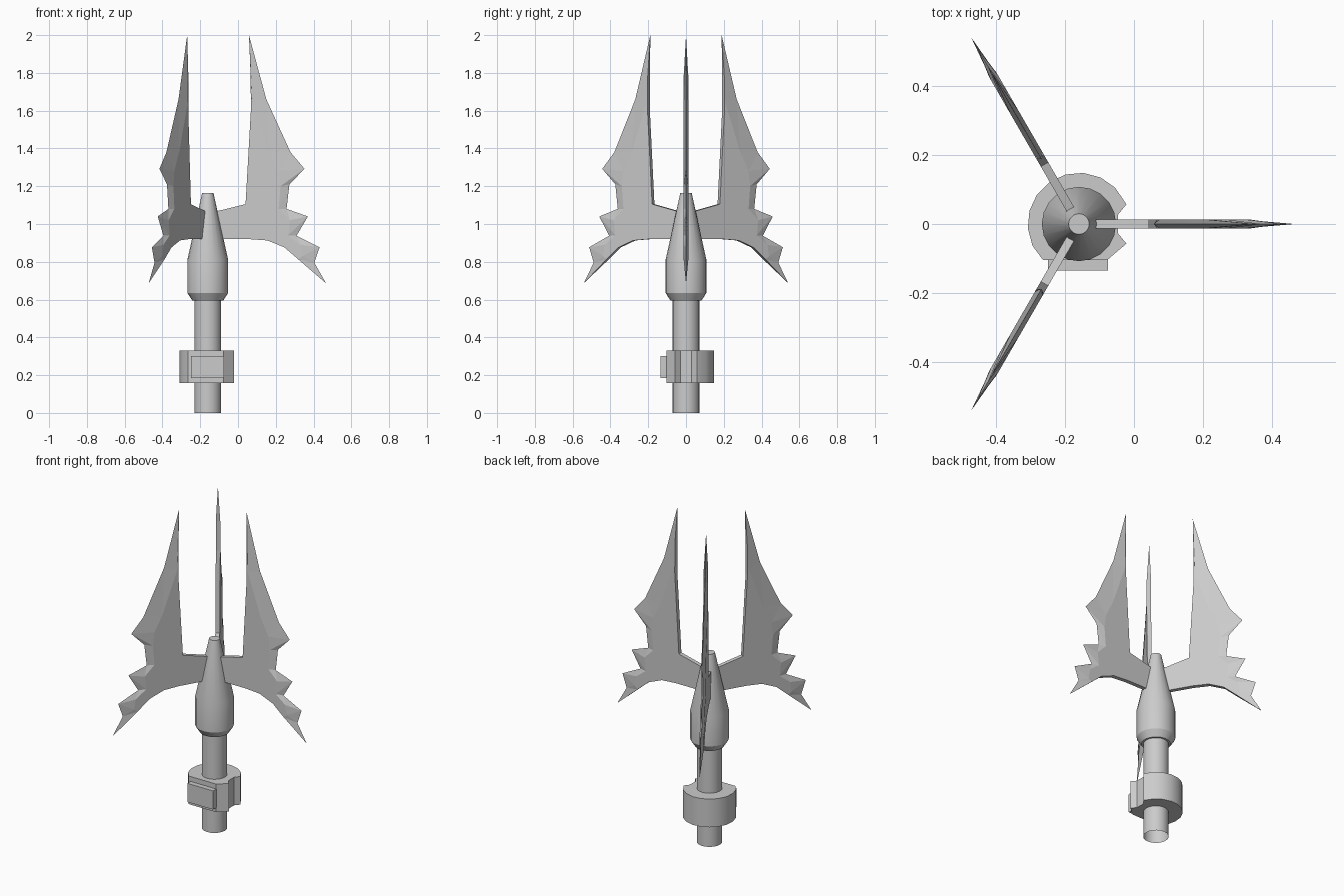
import bpy, bmesh, math

if "Cube" in bpy.data.objects:
    bpy.data.objects.remove(bpy.data.objects["Cube"])

AXIS_X = -0.16


def make_object(name, verts, faces, smooth=False):
    mesh = bpy.data.meshes.new(name)
    bm = bmesh.new()
    vs = [bm.verts.new(v) for v in verts]
    for f in faces:
        bm.faces.new([vs[i] for i in f])
    bmesh.ops.recalc_face_normals(bm, faces=bm.faces[:])
    bm.to_mesh(mesh)
    bm.free()
    ob = bpy.data.objects.new(name, mesh)
    bpy.context.collection.objects.link(ob)
    ob.location.x = AXIS_X
    if smooth:
        bpy.ops.object.select_all(action='DESELECT')
        ob.select_set(True)
        bpy.context.view_layer.objects.active = ob
        bpy.ops.object.shade_smooth_by_angle(angle=math.radians(30))
    return ob


def lathe(name, profile, n=20):
    """Revolve (radius, z) points; the top is capped, the bottom is open."""
    verts = [(r * math.cos(2 * math.pi * i / n), r * math.sin(2 * math.pi * i / n), z)
             for r, z in profile for i in range(n)]
    faces = [(k * n + i, k * n + (i + 1) % n, (k + 1) * n + (i + 1) % n, (k + 1) * n + i)
             for k in range(len(profile) - 1) for i in range(n)]
    faces.append(range((len(profile) - 1) * n, len(profile) * n))
    return make_object(name, verts, faces, True)


def prism(name, outline, z0, z1):
    n = len(outline)
    verts = [(x - AXIS_X, y, z) for z in (z0, z1) for x, y in outline]
    faces = [range(n), range(n, 2 * n)]
    faces += [(i, (i + 1) % n, n + (i + 1) % n, n + i) for i in range(n)]
    return make_object(name, verts, faces, True)


# Hollow shaft with tapered nose
lathe("shaft_and_nose", [(0.071, 0), (0.071, 0.595), (0.082, 0.595), (0.108, 0.635),
                         (0.108, 0.81), (0.03, 1.165)])

# Clamp collar with side groove, flat front and raised front plate
arc = [(AXIS_X + 0.149 * math.cos(math.radians(a)), 0.149 * math.sin(math.radians(a)))
       for a in range(45, 206, 20)]
prism("clamp_collar",
      [(-0.022, -0.057), (-0.046, -0.028), (-0.046, 0.028), (-0.022, 0.057)] + arc
      + [(-0.265, -0.104), (-0.077, -0.104)], 0.157, 0.33)
prism("clamp_plate", [(-0.25, -0.10), (-0.25, -0.135), (-0.075, -0.135), (-0.075, -0.10)],
      0.185, 0.30)

# Fin: sharp ragged outer edge, thick inner ridge, thick root
sharp = [(0.058, 2.0), (0.15, 1.66), (0.278, 1.38), (0.352, 1.292), (0.272, 1.21),
         (0.257, 1.08), (0.37, 1.04), (0.31, 0.938), (0.432, 0.877), (0.404, 0.795),
         (0.467, 0.685)]
ridge = [(0.067, 1.78), (0.074, 1.64), (0.165, 1.38), (0.215, 1.28), (0.225, 1.2),
         (0.215, 1.08), (0.275, 1.02), (0.265, 0.94), (0.33, 0.89), (0.34, 0.83),
         (0.32, 0.812)]
root = [(0.246, 0.876), (0.156, 0.913), (0.06, 0.92), (-0.115, 0.92),
        (-0.115, 1.067), (0.04, 1.105), (0.068, 1.6)]


def fin(name, angle, t=0.0125):
    n = len(sharp)
    thick = ridge + root
    m = len(thick)
    verts = [(x - AXIS_X, 0, z) for x, z in sharp]
    for s in (-t, t):
        verts += [(x - AXIS_X, s, z) for x, z in thick]
    faces = []
    for base in (n, n + m):
        faces.append(range(base, base + m))
        for i in range(n - 1):
            a, b, c, d = i, i + 1, base + i + 1, base + i
            faces += [(a, b, c), (a, c, d)]
    # Thick rim around the root, closing to the two tips
    for i in range(n - 1, m):
        j = (i + 1) % m
        faces.append((n + i, n + j, n + m + j, n + m + i))
    faces += [(0, n, n + m), (n - 1, 2 * n - 1, 2 * n - 1 + m)]
    ob = make_object(name, verts, faces)
    ob.rotation_euler.z = math.radians(angle)


for k, label in enumerate(("right", "back", "front")):
    fin("fin_" + label, 120 * k)
